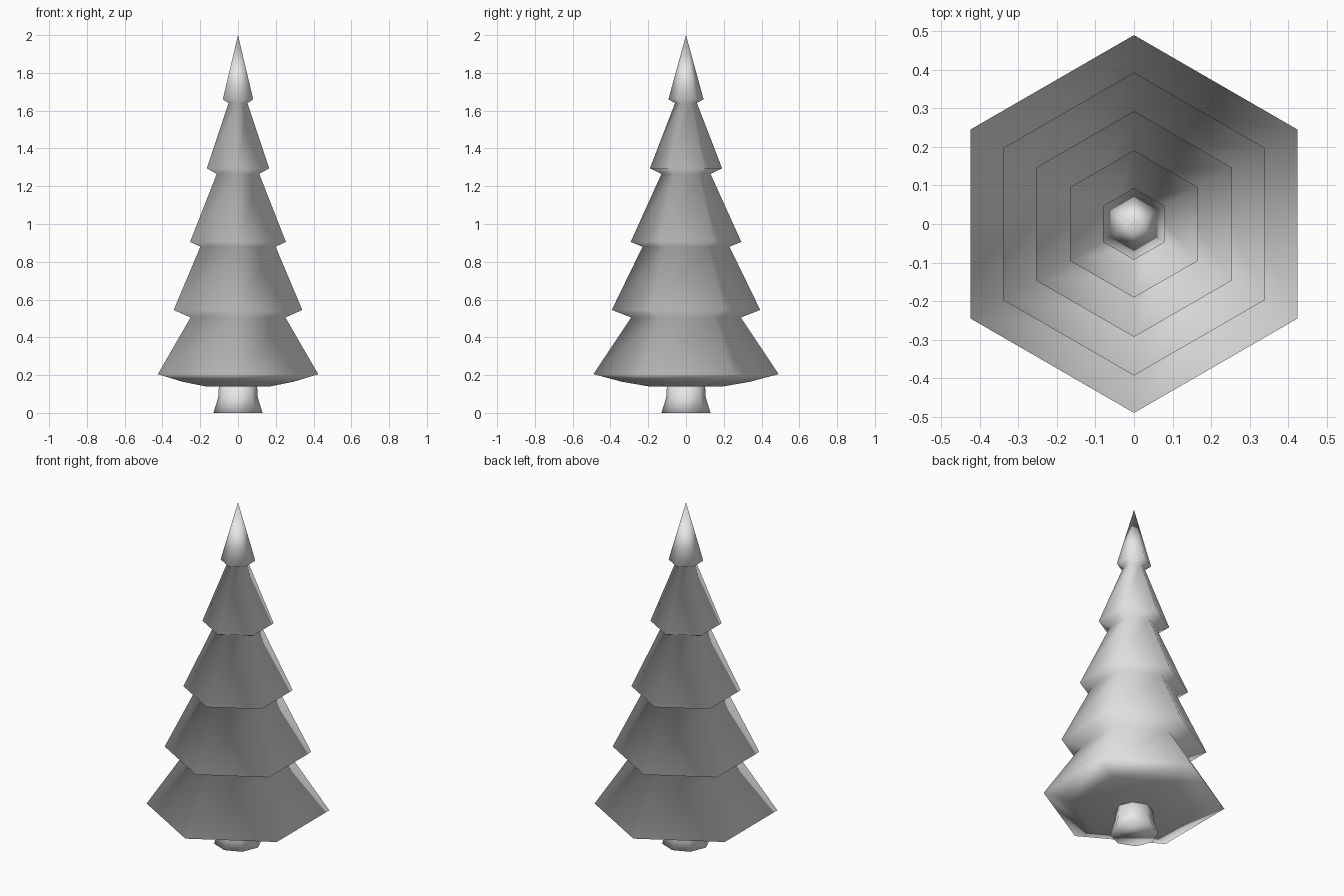
import bpy
import bmesh
from math import cos, sin, tau

if "Cube" in bpy.data.objects:
    bpy.data.objects.remove(bpy.data.objects["Cube"], do_unlink=True)

grey = bpy.data.materials.new("light_grey")
grey.use_nodes = True
grey.diffuse_color = (0.8, 0.8, 0.8, 1)
grey.node_tree.nodes["Principled BSDF"].inputs["Base Color"].default_value = (0.8, 0.8, 0.8, 1)


def lathe(name, profile, sides):
    """Revolve (radius, height) points, listed bottom to top, into a closed smooth solid."""
    bm = bmesh.new()
    rings = []
    for radius, z in profile:
        if radius == 0:
            rings.append([bm.verts.new((0, 0, z))] * sides)
        else:
            angles = [tau * (i / sides + 0.25) for i in range(sides)]
            rings.append([bm.verts.new((radius * cos(a), radius * sin(a), z)) for a in angles])
    for low, high in zip(rings, rings[1:]):
        for i in range(sides):
            j = (i + 1) % sides
            corners = dict.fromkeys((low[i], low[j], high[j], high[i]))
            bm.faces.new(list(corners))
    # Close any open end
    for ring in (rings[0], rings[-1]):
        if len(set(ring)) > 1:
            bm.faces.new(ring)
    bmesh.ops.recalc_face_normals(bm, faces=bm.faces)
    for face in bm.faces:
        face.smooth = True
    mesh = bpy.data.meshes.new(name)
    bm.to_mesh(mesh)
    bm.free()
    mesh.materials.append(grey)
    obj = bpy.data.objects.new(name, mesh)
    bpy.context.collection.objects.link(obj)
    return obj


# Flared eight-sided trunk
lathe("trunk", [(0.13, 0), (0.105, 0.08), (0.1, 0.16)], 8)

# Six-sided foliage: rounded underside, then each tier's rim and the neck above it
underside = [(0.195, 0.14), (0.34, 0.165)]
tiers = [
    (0.49, 0.205), (0.29, 0.505),
    (0.393, 0.545), (0.23, 0.88),
    (0.293, 0.905), (0.13, 1.265),
    (0.191, 1.295), (0.058, 1.64),
    (0.093, 1.66), (0, 2),
]
lathe("foliage", underside + tiers, 6)
